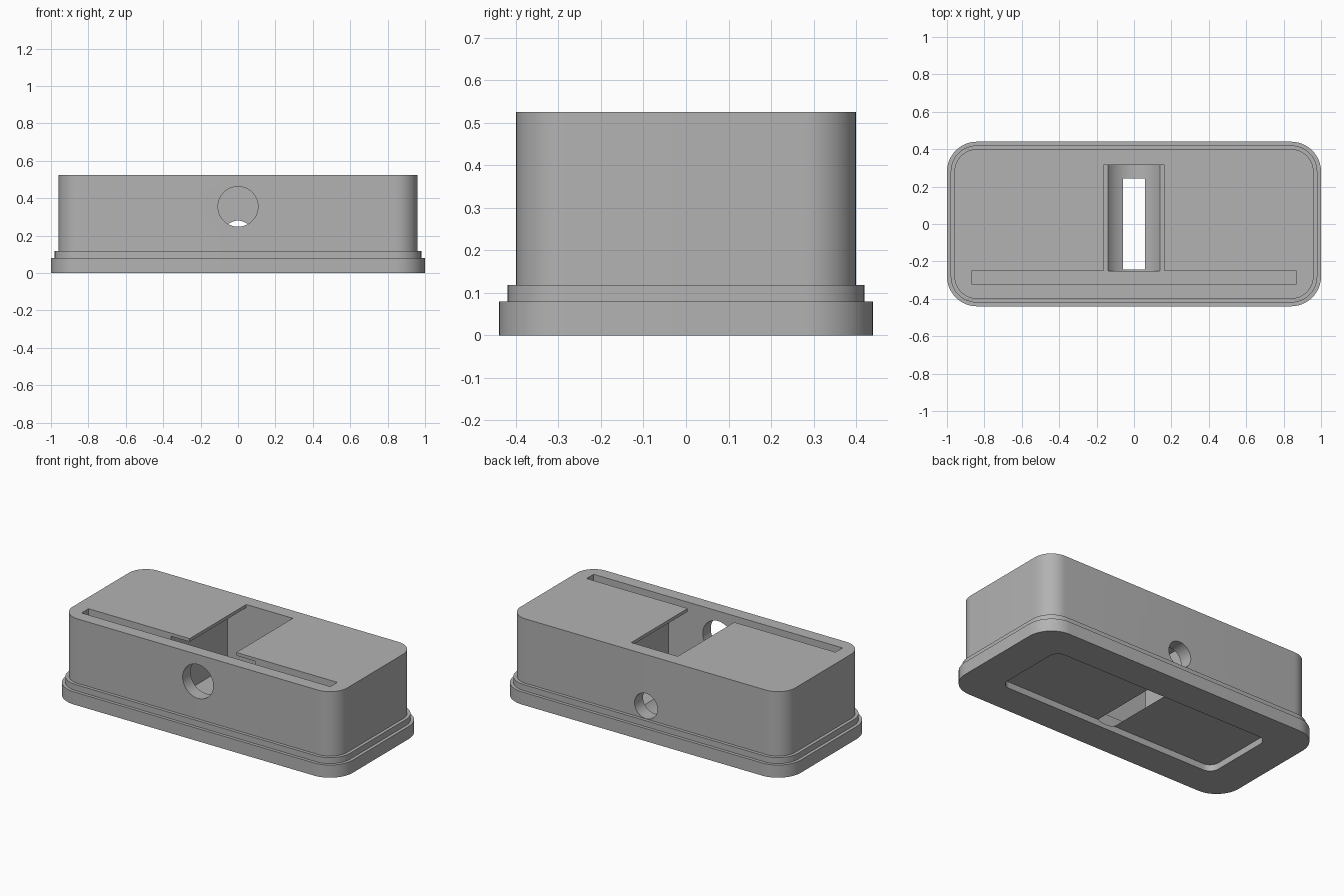
import bpy, bmesh, math

if "Cube" in bpy.data.objects:
    bpy.data.objects.remove(bpy.data.objects["Cube"], do_unlink=True)

grey = bpy.data.materials.new("plain_grey")
grey.use_nodes = True
grey.diffuse_color = (0.45, 0.45, 0.45, 1)
grey.node_tree.nodes["Principled BSDF"].inputs["Base Color"].default_value = (0.45, 0.45, 0.45, 1)


def outline(hx, hy, r, steps=12):
    """Rounded rectangle, counter-clockwise."""
    points = []
    for i, (sx, sy) in enumerate([(1, 1), (-1, 1), (-1, -1), (1, -1)]):
        for k in range(steps + 1):
            a = math.pi / 2 * (i + k / steps)
            points.append((sx * (hx - r) + r * math.cos(a), sy * (hy - r) + r * math.sin(a)))
    return points


def loft(name, levels):
    """Solid through rounded rectangles given as (half x, half y, radius, z)."""
    bm = bmesh.new()
    rings = [[bm.verts.new((x, y, z)) for x, y in outline(hx, hy, r)] for hx, hy, r, z in levels]
    n = len(rings[0])
    for low, high in zip(rings, rings[1:]):
        for i in range(n):
            j = (i + 1) % n
            bm.faces.new((low[i], low[j], high[j], high[i]))
    bm.faces.new(rings[0][::-1])
    bm.faces.new(rings[-1])
    mesh = bpy.data.meshes.new(name)
    bm.to_mesh(mesh)
    bm.free()
    mesh.materials.append(grey)
    obj = bpy.data.objects.new(name, mesh)
    bpy.context.collection.objects.link(obj)
    return obj


def box(name, hx, y, z):
    bpy.ops.mesh.primitive_cube_add(size=1)
    obj = bpy.context.object
    obj.name = name
    for v in obj.data.vertices:
        v.co = (2 * hx * v.co.x, y[0] + (v.co.y + 0.5) * (y[1] - y[0]), z[0] + (v.co.z + 0.5) * (z[1] - z[0]))
    return obj


def bore(name, r, y, z):
    bpy.ops.mesh.primitive_cylinder_add(vertices=64, radius=r, depth=y[1] - y[0],
                                        location=(0, sum(y) / 2, z), rotation=(math.pi / 2, 0, 0))
    bpy.context.object.name = name
    return bpy.context.object


# Stepped housing
housing = loft("housing", [(1, 0.44, 0.16, 0), (1, 0.44, 0.16, 0.08),
                           (0.98, 0.42, 0.14, 0.08), (0.98, 0.42, 0.14, 0.118),
                           (0.96, 0.40, 0.12, 0.118), (0.96, 0.40, 0.12, 0.525)])

# Cavities: chamber under a thin lid, slide slot, top window, round trough, bores, bottom recess
floor = 0.1
cutters = [
    box("chamber", 0.295, (-0.28, 0.315), (floor, 0.505)),
    box("slide_slot", 0.87, (-0.32, -0.25), (floor, 0.6)),
    box("top_window", 0.163, (-0.28, 0.315), (0.4, 0.6)),
    bore("trough", 0.171, (-0.25, 0.315), 0.2),
    bore("front_hole", 0.107, (-0.5, -0.29), 0.355),
    bore("back_hole", 0.08, (0.29, 0.5), 0.2),
    loft("bottom_recess", [(0.77, 0.243, 0.06, -0.1), (0.77, 0.243, 0.06, 0.04)]),
]
bpy.ops.object.select_all(action="DESELECT")
bpy.context.view_layer.objects.active = housing
housing.select_set(True)
for cutter in cutters:
    cutter.hide_render = True
    mod = housing.modifiers.new(cutter.name, "BOOLEAN")
    mod.operation = "DIFFERENCE"
    mod.solver = "EXACT"
    mod.object = cutter
    bpy.ops.object.modifier_apply(modifier=mod.name)
for cutter in cutters:
    bpy.data.objects.remove(cutter, do_unlink=True)

# One colour, smooth rounds with crisp edges
housing.data.materials.clear()
housing.data.materials.append(grey)
for face in housing.data.polygons:
    face.material_index = 0
bpy.ops.object.shade_smooth_by_angle(angle=math.radians(30))
